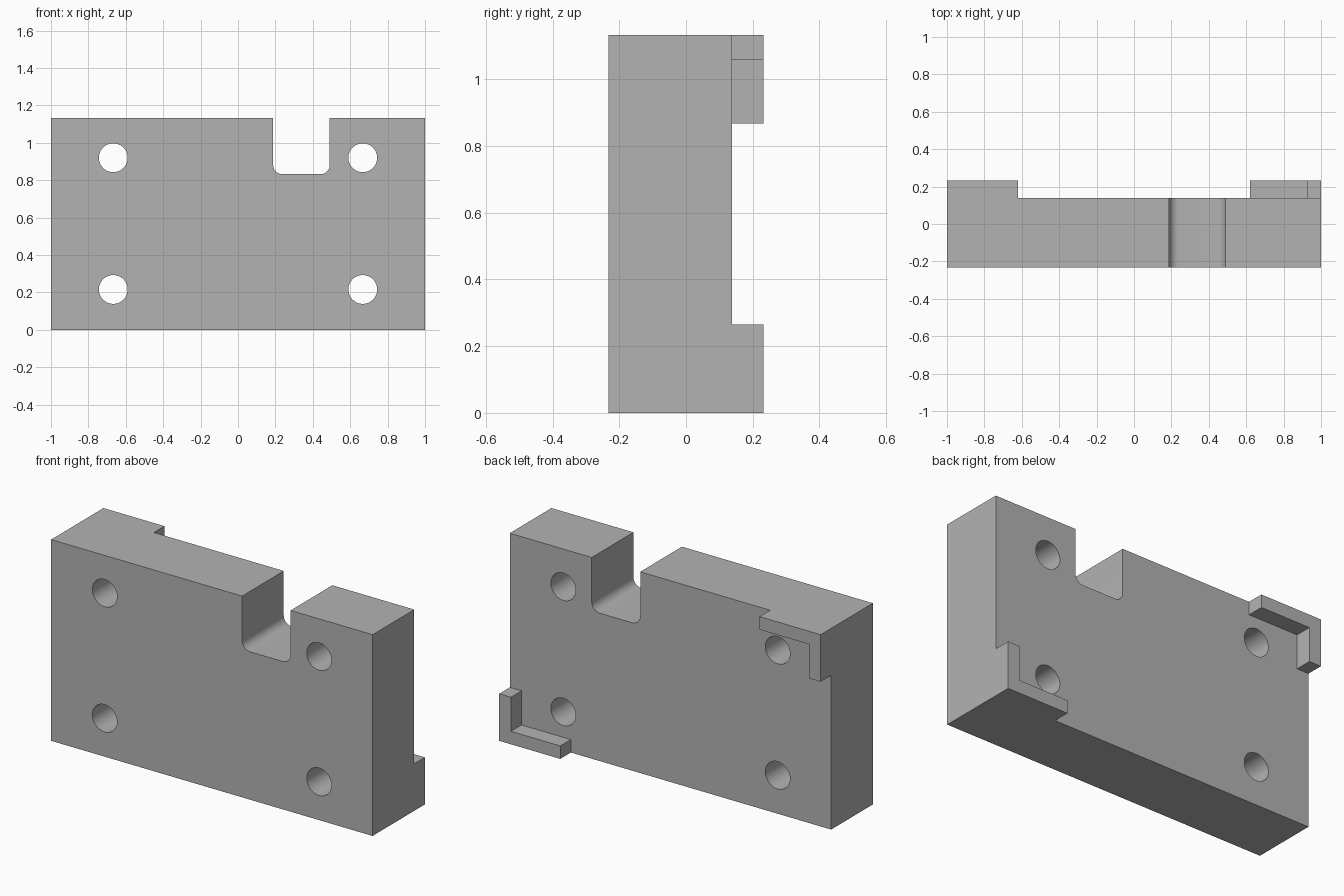
import bpy, bmesh, math

cube = bpy.data.objects.get("Cube")
if cube:
    bpy.data.objects.remove(cube, do_unlink=True)

HALF, HEIGHT = 1.0, 1.132
FRONT, FACE, BACK = -0.232, 0.138, 0.232

grey = bpy.data.materials.new("plain_grey")
grey.use_nodes = True
colour = (0.45, 0.45, 0.45, 1)
grey.diffuse_color = colour
grey.node_tree.nodes["Principled BSDF"].inputs["Base Color"].default_value = colour


def prism(name, outline, y0, y1):
    """Extrude an (x, z) outline from y0 to y1."""
    bm = bmesh.new()
    base = bm.faces.new([bm.verts.new((x, y0, z)) for x, z in outline])
    top = bmesh.ops.extrude_face_region(bm, geom=[base])["geom"]
    bmesh.ops.translate(bm, vec=(0, y1 - y0, 0),
                        verts=[v for v in top if isinstance(v, bmesh.types.BMVert)])
    bmesh.ops.recalc_face_normals(bm, faces=bm.faces)
    mesh = bpy.data.meshes.new(name)
    bm.to_mesh(mesh)
    bm.free()
    mesh.materials.append(grey)
    obj = bpy.data.objects.new(name, mesh)
    bpy.context.collection.objects.link(obj)
    return obj


def arc(cx, cz, radius, start, end, steps):
    angles = [math.radians(start + (end - start) * i / steps) for i in range(steps + 1)]
    return [(cx + radius * math.cos(a), cz + radius * math.sin(a)) for a in angles]


def combine(target, tool, operation):
    """Apply a boolean and remove the tool object."""
    mod = target.modifiers.new(operation.lower(), "BOOLEAN")
    mod.operation, mod.solver, mod.object = operation, "EXACT", tool
    bpy.context.view_layer.objects.active = target
    bpy.ops.object.modifier_apply(modifier=mod.name)
    bpy.data.objects.remove(tool, do_unlink=True)


# Plate with a round-cornered notch in its top edge
left, right, floor, r = 0.188, 0.49, 0.832, 0.05
outline = [(-HALF, 0), (HALF, 0), (HALF, HEIGHT), (right, HEIGHT)]
outline += arc(right - r, floor + r, r, 0, -90, 10)
outline += arc(left + r, floor + r, r, -90, -180, 10)
outline += [(left, HEIGHT), (-HALF, HEIGHT)]
plate = prism("mounting_plate", outline, FRONT, FACE)

# L-shaped corner ledges on the back, at opposite corners
ARM, RISE, WALL = 0.38, 0.265, 0.073
ell = [(0, 0), (ARM, 0), (ARM, WALL), (WALL, WALL), (WALL, RISE), (0, RISE)]
lower = [(HALF - a, b) for a, b in ell]
upper = [(a - HALF, HEIGHT - b) for a, b in ell]
for name, shape in (("lower_ledge", lower), ("upper_ledge", upper)):
    combine(plate, prism(name, shape, FACE - 0.1, BACK), "UNION")

# Four through holes
for x in (-0.667, 0.667):
    for z in (0.216, 0.92):
        circle = arc(x, z, 0.077, 0, 360, 48)[:-1]
        combine(plate, prism("hole_cutter", circle, FRONT - 0.1, BACK + 0.1), "DIFFERENCE")

# Tidy flat faces, then smooth only the rounded walls
bm = bmesh.new()
bm.from_mesh(plate.data)
bmesh.ops.remove_doubles(bm, verts=bm.verts, dist=0.0001)
bmesh.ops.dissolve_limit(bm, angle_limit=math.radians(1), verts=bm.verts, edges=bm.edges)
bm.to_mesh(plate.data)
bm.free()
plate.select_set(True)
bpy.context.view_layer.objects.active = plate
bpy.ops.object.shade_smooth_by_angle(angle=math.radians(30))
